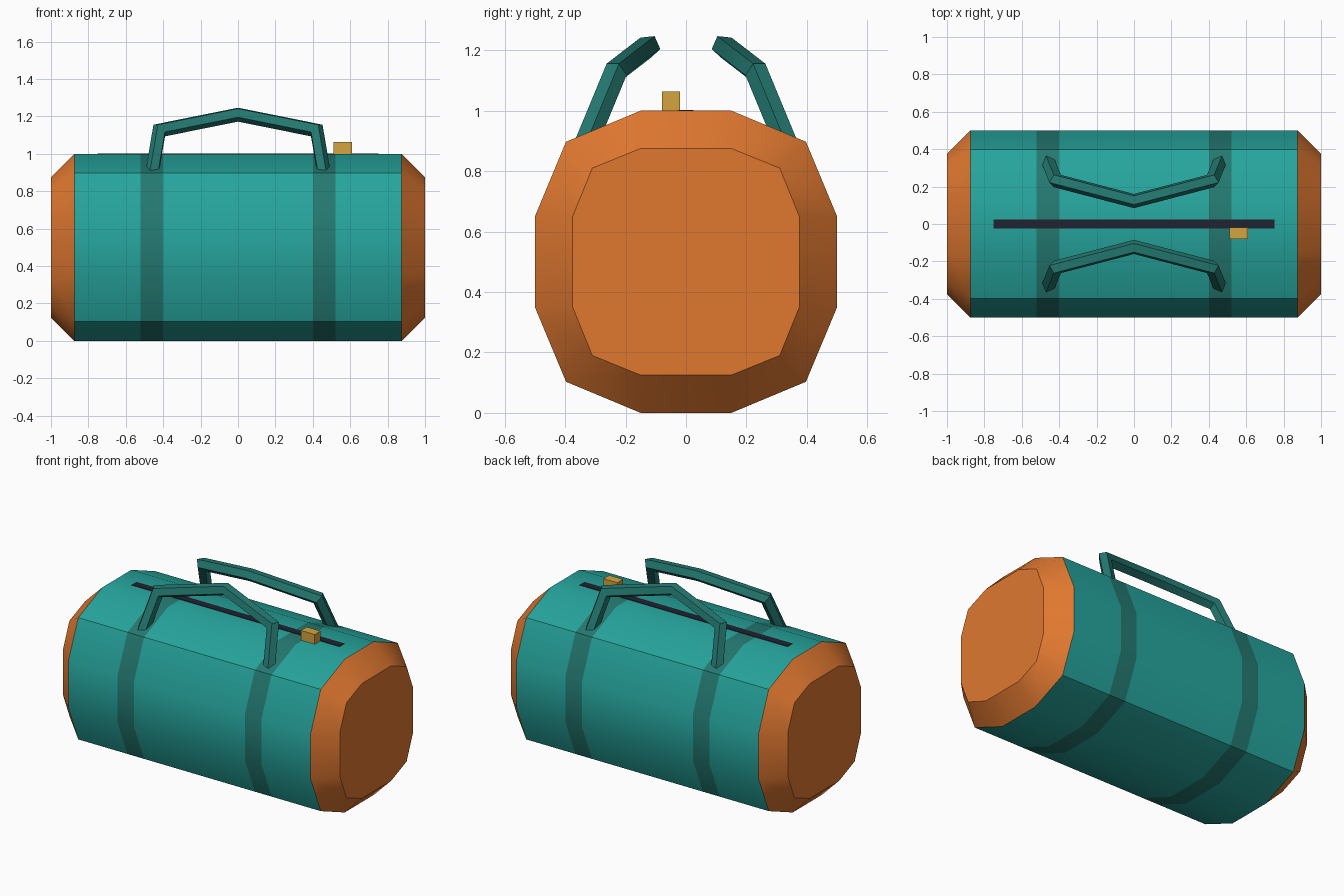
import bpy, bmesh, math
from mathutils import Vector

if "Cube" in bpy.data.objects:
    bpy.data.objects.remove(bpy.data.objects["Cube"])


def material(name, r, g, b):
    m = bpy.data.materials.new(name)
    lin = [((c / 255 + 0.055) / 1.055) ** 2.4 for c in (r, g, b)]
    m.diffuse_color = (*lin, 1)
    m.use_nodes = True
    m.node_tree.nodes["Principled BSDF"].inputs["Base Color"].default_value = m.diffuse_color
    return m


TEAL = material("teal fabric", 38, 166, 158)
DARK_TEAL = material("dark teal strap", 36, 122, 114)
ORANGE = material("orange end", 224, 120, 48)
BLACK = material("dark zipper", 32, 36, 48)
GOLD = material("gold metal", 212, 165, 62)


def make_object(name, bm, mats, smooth=True):
    mesh = bpy.data.meshes.new(name)
    bm.to_mesh(mesh)
    bm.free()
    ob = bpy.data.objects.new(name, mesh)
    bpy.context.collection.objects.link(ob)
    for m in mats:
        mesh.materials.append(m)
    if smooth:
        bpy.ops.object.select_all(action='DESELECT')
        ob.select_set(True)
        bpy.context.view_layer.objects.active = ob
        bpy.ops.object.shade_smooth_by_angle(angle=math.radians(36))
    return ob


def loft(rings, cap_start=True, cap_end=True):
    """Skin a list of rings that run along +x."""
    bm = bmesh.new()
    vs = [[bm.verts.new(p) for p in ring] for ring in rings]
    n = len(vs[0])
    for a, b in zip(vs, vs[1:]):
        for i in range(n):
            j = (i + 1) % n
            bm.faces.new((a[i], a[j], b[j], b[i]))
    if cap_start:
        bm.faces.new(vs[0][::-1])
    if cap_end:
        bm.faces.new(vs[-1])
    return bm


def box(name, lo, hi, mat):
    bm = bmesh.new()
    bmesh.ops.create_cube(bm, size=1)
    for v in bm.verts:
        v.co = [(l + h) / 2 + c * (h - l) for l, h, c in zip(lo, hi, v.co)]
    return make_object(name, bm, [mat], smooth=False)


# Bag body: twelve-sided section, narrowed at both ends
def section(x, flat, corner, reach):
    quarter = [(reach, flat), (corner, corner), (flat, reach)]
    pts = []
    for k in range(4):
        c, s = round(math.cos(k * math.pi / 2)), round(math.sin(k * math.pi / 2))
        pts += [Vector((x, c * y - s * z, 0.5 + s * y + c * z)) for y, z in quarter]
    return pts


END, SIDE = (0.15, 0.31, 0.375), (0.15, 0.397, 0.5)
stations = [-1, -0.875, -0.52, -0.40, 0.40, 0.52, 0.875, 1]
bm = loft([section(x, *(END if abs(x) == 1 else SIDE)) for x in stations])
for f in bm.faces:
    x = abs(f.calc_center_median().x)
    f.material_index = 2 if x > 0.875 else 1 if 0.40 < x < 0.52 else 0
make_object("bag_body", bm, [TEAL, DARK_TEAL, ORANGE])

# Handles: half of one five-sided tube with mitred bends, mirrored four ways
path = [Vector(p) for p in ((0, -0.124, 1.212), (0.418, -0.233, 1.128), (0.465, -0.348, 0.85))]
ring = []
for k in range(5):
    a = math.radians(60 + 72 * k)
    ring.append(path[0] + Vector((0, 0.04 * math.cos(a), 0.04 * math.sin(a))))
rings = [ring]
for i in range(1, len(path)):
    d = (path[i] - path[i - 1]).normalized()
    n = d + (path[i + 1] - path[i]).normalized() if i + 1 < len(path) else d
    rings.append([p + d * ((path[i] - p).dot(n) / d.dot(n)) for p in rings[-1]])
handles = make_object("handles", loft(rings, cap_start=False), [DARK_TEAL])
mirror = handles.modifiers.new("mirror", 'MIRROR')
mirror.use_axis = (True, True, False)

# Zipper strip and its pull
box("zipper", (-0.75, -0.025, 0.997), (0.75, 0.025, 1.003), BLACK)
box("zipper_pull", (0.51, -0.08, 1.0), (0.61, -0.02, 1.063), GOLD)
